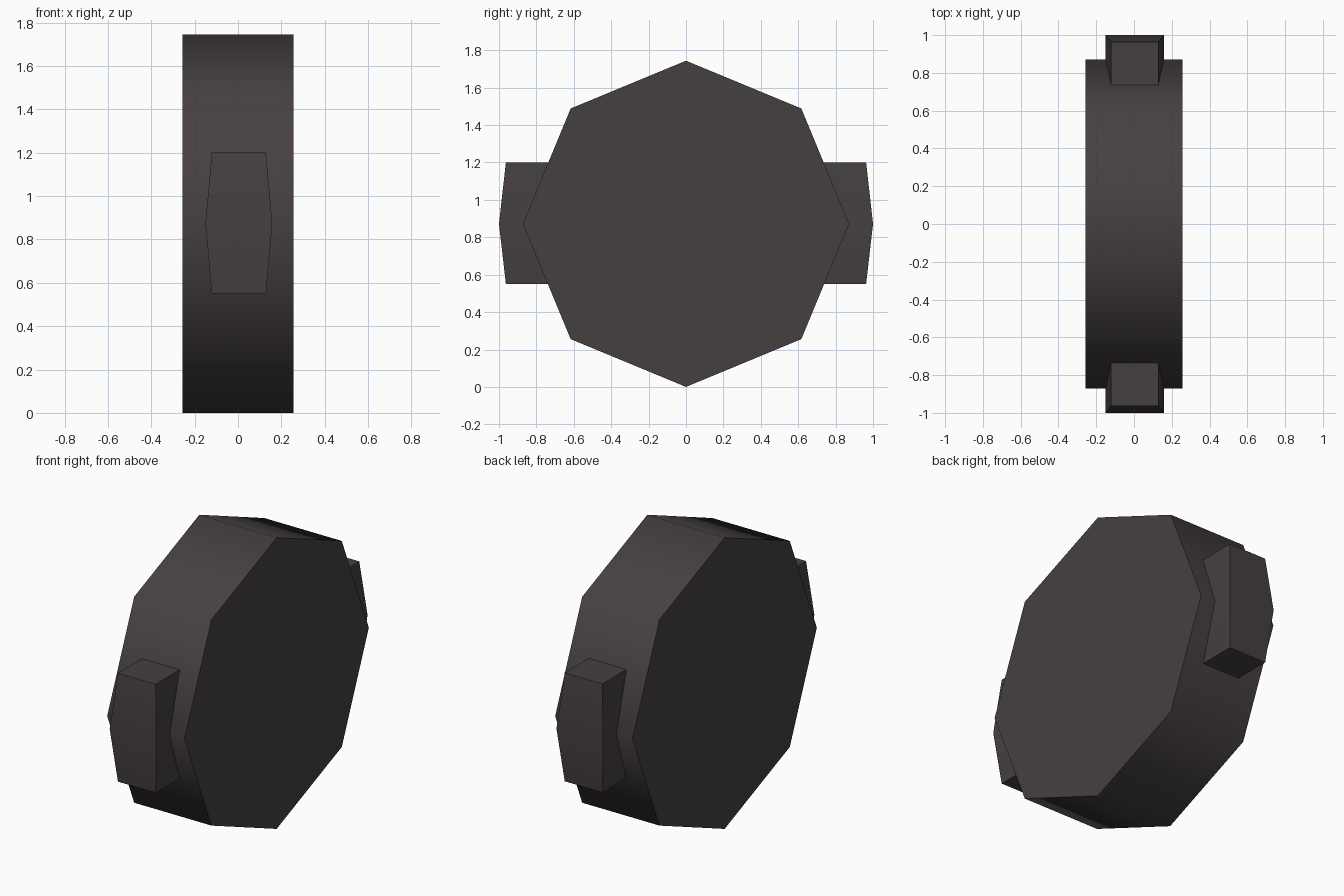
import bpy, bmesh, math

if "Cube" in bpy.data.objects:
    bpy.data.objects.remove(bpy.data.objects["Cube"])

mat = bpy.data.materials.new("dark warm grey")
mat.diffuse_color = (0.062, 0.051, 0.051, 1)
mat.use_nodes = True
mat.node_tree.nodes["Principled BSDF"].inputs["Base Color"].default_value = mat.diffuse_color

CZ = 0.872  # height of the wheel axis


def finish(name, bm):
    bmesh.ops.recalc_face_normals(bm, faces=bm.faces)
    me = bpy.data.meshes.new(name)
    bm.to_mesh(me)
    bm.free()
    ob = bpy.data.objects.new(name, me)
    bpy.context.collection.objects.link(ob)
    me.materials.append(mat)
    # smooth across the 45 degree rim, sharp at the caps
    bpy.ops.object.select_all(action='DESELECT')
    ob.select_set(True)
    bpy.context.view_layer.objects.active = ob
    bpy.ops.object.shade_smooth_by_angle(angle=math.radians(50))
    return ob


def loft(bm, rings):
    # join equal rings of points with quads and close both ends
    vs = [[bm.verts.new(p) for p in r] for r in rings]
    n = len(vs[0])
    for a, b in zip(vs, vs[1:]):
        for i in range(n):
            j = (i + 1) % n
            bm.faces.new((a[i], a[j], b[j], b[i]))
    bm.faces.new(vs[0])
    bm.faces.new(vs[-1])


# octagonal wheel body, axis along x
bm = bmesh.new()
loft(bm, [[(x, CZ * math.sin(i * math.pi / 4), CZ + CZ * math.cos(i * math.pi / 4))
           for i in range(8)] for x in (-0.256, 0.256)])
finish("wheel_body", bm)

# bulging blocks on the front and back of the rim
for side, name in ((-1, "front_block"), (1, "back_block")):
    bm = bmesh.new()
    rings = []
    for z, hw, out in ((0.55, 0.125, 0.963), (CZ, 0.154, 1.0), (1.2, 0.125, 0.963)):
        rings.append([(0.004 + sx * hw, side * y, z) for sx, y in
                      ((-1, 0.7), (1, 0.7), (1, out), (-1, out))])
    loft(bm, rings)
    finish(name, bm)
